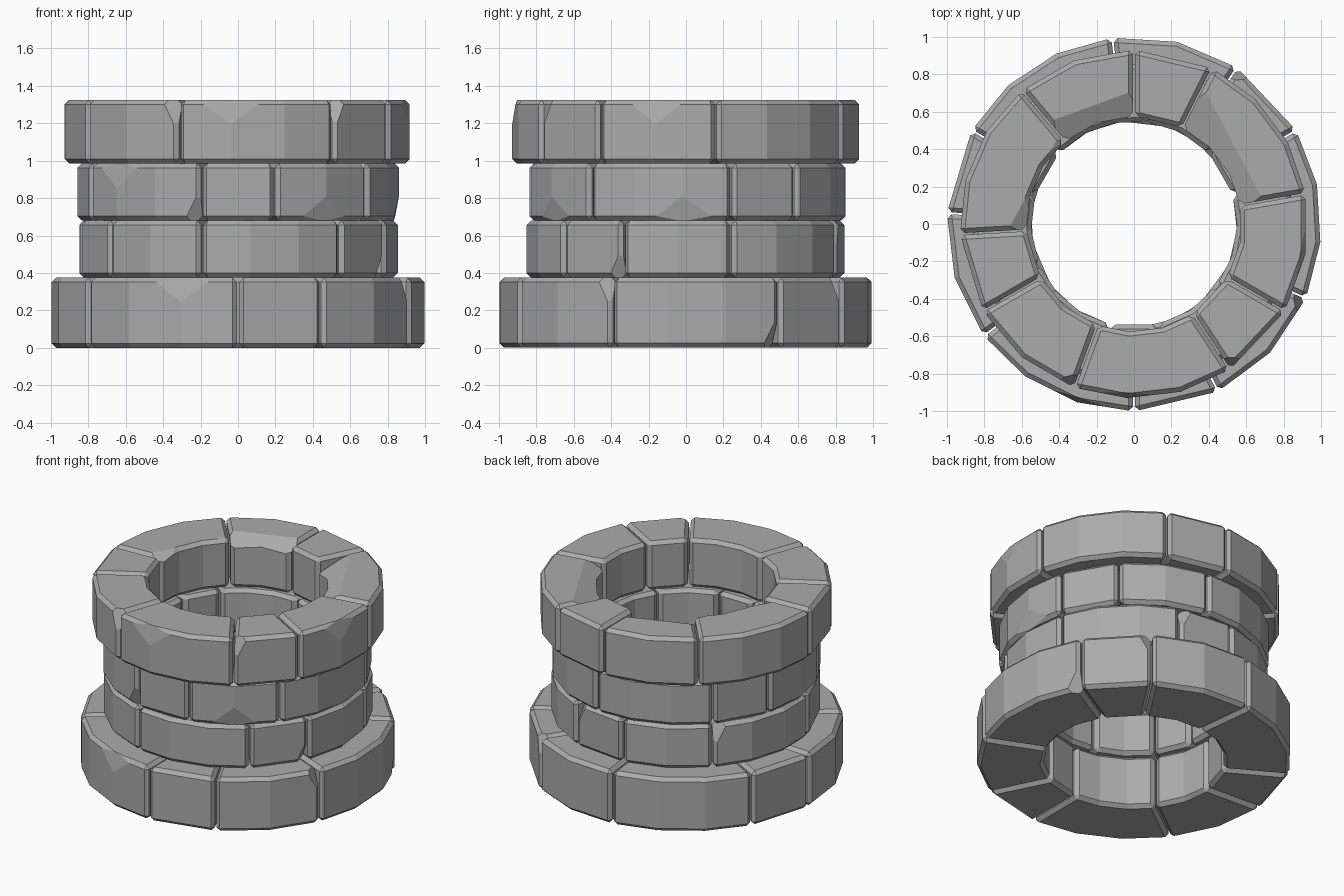
import bpy, bmesh
from math import radians, degrees, cos, sin
from mathutils import Vector

cube = bpy.data.objects.get("Cube")
if cube:
    bpy.data.objects.remove(cube, do_unlink=True)

stone = bpy.data.materials.new("stone_grey")
stone.use_nodes = True
stone.diffuse_color = (0.41, 0.41, 0.41, 1)
bsdf = stone.node_tree.nodes["Principled BSDF"]
bsdf.inputs["Base Color"].default_value = stone.diffuse_color
bsdf.inputs["Roughness"].default_value = 0.9

UNIT = 120 / 9      # each third of a course is split 2 : 3 : 4
BEVEL = 0.024
GAP = 0.005


def polar(r, a, z):
    return Vector((r * cos(a), r * sin(a), z))


def chip(bm, r_in, r_out, z0, z1, a, side, up, lean):
    """Slice a shallow flake off a rim; lean tilts it towards a block end."""
    radial, tangent = polar(1, a, 0), polar(1, a + radians(90), 0)
    inner = side < 0
    rim = polar(r_in if inner else r_out, a, z1 if up > 0 else z0)
    if inner:
        # inner flakes lie flatter, across the top face
        n = Vector((0, 0, up)) - radial * 0.5 + tangent * lean
        depth = 0.042
    elif lean:
        n = radial + tangent * lean + Vector((0, 0, up * 0.45))
        depth = 0.055
    else:
        n = radial + Vector((0, 0, up * 0.21))
        depth = 0.027
    n.normalize()
    bm.normal_update()
    cut = bmesh.ops.bisect_plane(bm, geom=bm.verts[:] + bm.edges[:] + bm.faces[:],
                                 plane_co=rim - n * depth, plane_no=n, clear_outer=True)
    edges = [e for e in cut["geom_cut"] if isinstance(e, bmesh.types.BMEdge)]
    if edges:
        bmesh.ops.contextual_create(bm, geom=edges)


def block(name, r_in, r_out, z0, z1, start, end, facets, chips):
    """A curved stone with flat facets, chamfered rims and optional flakes."""
    bm = bmesh.new()
    rows = []
    for i in range(facets + 1):
        a = radians(start + (end - start) * i / facets)
        inset = GAP * ((i == 0) - (i == facets))
        rows.append([bm.verts.new(polar(r, a + inset / r, z))
                     for r, z in ((r_in, z0), (r_out, z0), (r_out, z1), (r_in, z1))])
    for p, q in zip(rows, rows[1:]):
        for k in range(4):
            m = (k + 1) % 4
            bm.faces.new((p[k], p[m], q[m], q[k]))
    bm.faces.new(rows[0][::-1])
    bm.faces.new(rows[-1])
    bmesh.ops.recalc_face_normals(bm, faces=bm.faces[:])
    sharp = [e for e in bm.edges if degrees(e.calc_face_angle(0)) > 45]
    bmesh.ops.bevel(bm, geom=sharp, offset=BEVEL, segments=1, affect='EDGES', profile=0.5)
    for angle, side, up, lean in chips:
        chip(bm, r_in, r_out, z0, z1, radians(angle), side, up, lean)
    bmesh.ops.recalc_face_normals(bm, faces=bm.faces[:])
    mesh = bpy.data.meshes.new(name)
    bm.to_mesh(mesh)
    bm.free()
    mesh.materials.append(stone)
    bpy.context.collection.objects.link(bpy.data.objects.new(name, mesh))


def course(name, r_in, r_out, z0, z1, start, chips):
    """A full ring: short, medium and long stones, three times round."""
    a, number = start, 1
    for third in range(3):
        for facets in (1, 2, 3):
            end = a + UNIT * (facets + 1)
            mine = [c for c in chips if 0 < (c[0] - a) % 360 < end - a]
            block(f"{name}_block_{number}", r_in, r_out, z0, z1, a, end, facets, mine)
            a, number = end, number + 1


# chips: angle, side (1 outer, -1 inner), up or down, lean towards a block end
course("base_course", 0.575, 1.0, 0, 0.375, 30,
       [(252.2, 1, 1, 0), (336, 1, 1, 0.7), (29, 1, -1, 0.7), (56, 1, 1, 0.7)])
course("lower_course", 0.55, 0.855, 0.375, 0.68, 70,
       [(336, 1, -1, 0.7), (71, 1, 1, -0.7), (137.5, 1, 1, -0.7)])
course("upper_course", 0.55, 0.86, 0.68, 0.985, 16.7,
       [(221, 1, 1, 0), (256, 1, -1, 0.7), (303.3, 1, -1, 0), (359, 1, -1, 0)])
course("rim_course", 0.575, 0.93, 0.985, 1.325, 63.33,
       [(267.8, 1, 1, 0), (249, 1, 1, 0.7), (350, 1, 1, 0), (304, 1, 1, -0.7),
        (27.8, -1, 1, 0), (110, -1, 1, 0), (182.6, -1, 1, 0.3)])
